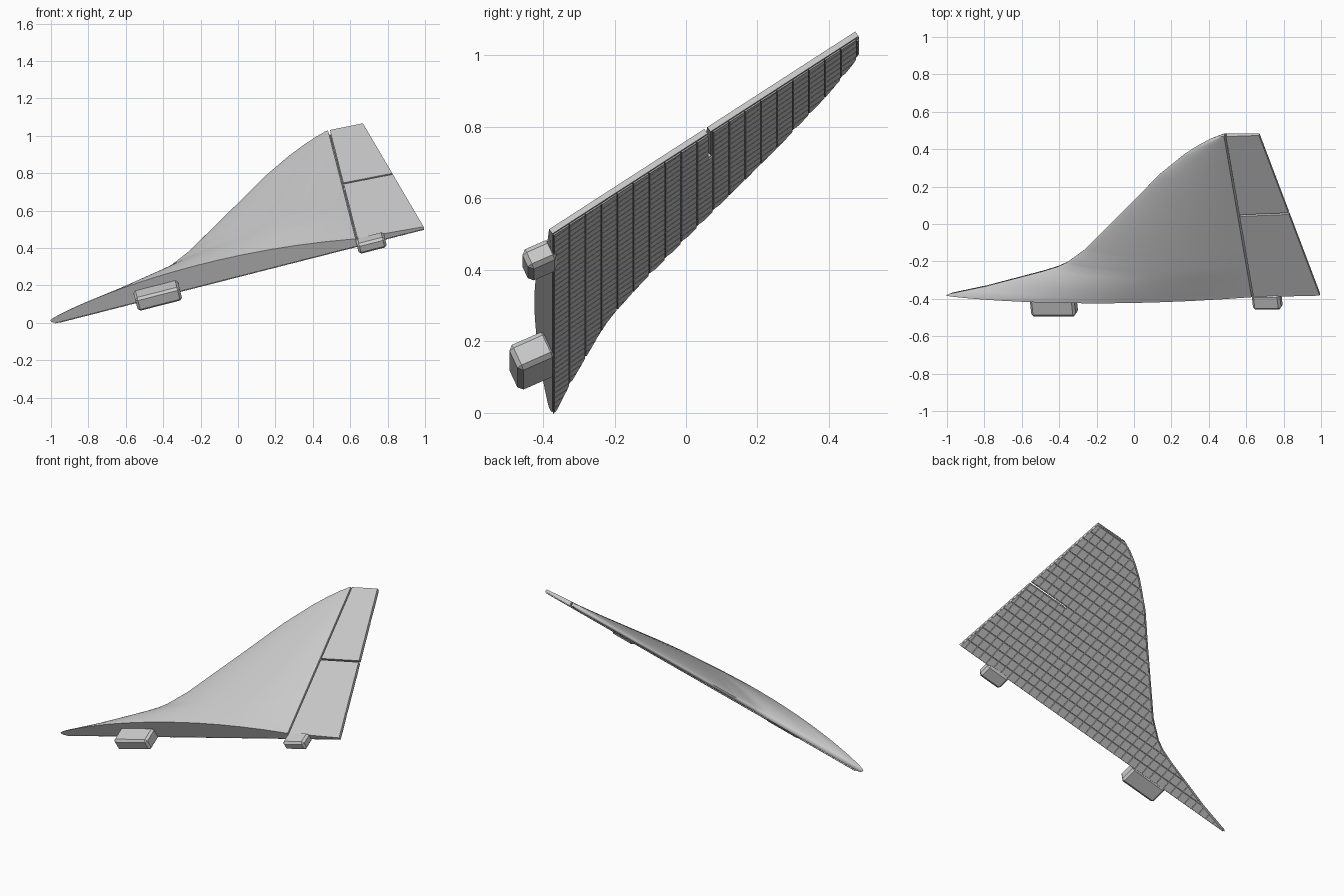
import bpy, bmesh, math
from mathutils import Matrix, Vector

if "Cube" in bpy.data.objects:
    bpy.data.objects.remove(bpy.data.objects["Cube"])

grey = bpy.data.materials.new("light_grey")
grey.use_nodes = True
grey.diffuse_color = (0.6, 0.6, 0.6, 1)
grey.node_tree.nodes["Principled BSDF"].inputs["Base Color"].default_value = (0.6, 0.6, 0.6, 1)

# Wing frame: x runs along the root chord, y along the span, z out of the top skin
U = Vector((0.969, 0, 0.247)).normalized()
V = Vector((-0.144, 0.812, 0.566))
V = (V - U * V.dot(U)).normalized()
FRAME = Matrix((U, V, U.cross(V))).transposed().to_4x4()
FRAME.translation = (0, -0.372, 0.245)

HINGE, SPAN, SPLIT, TILE = 0.665, 1.055, 0.54, 0.055
LEADING = [(-1.03, 0), (-1.02, 0.006), (-0.818, 0.055), (-0.494, 0.152), (-0.4, 0.185),
           (-0.34, 0.215), (-0.224, 0.303), (0.092, 0.622), (0.262, 0.797),
           (0.42, 0.93), (0.508, 0.99), (0.58, 1.03), (0.64, SPAN)]


def lead(v):
    """Leading edge position at span v."""
    for (u0, v0), (u1, v1) in zip(LEADING, LEADING[1:]):
        if v <= v1:
            return u0 + (u1 - u0) * (v - v0) / (v1 - v0)
    return LEADING[-1][0]


def trail(v):
    return 1.028 + (0.85 - 1.028) * v / SPAN


def hinge_height(v):
    return 0.046 - 0.016 * v / SPAN


def nose_height(v):
    return 0.025 - 0.01 * v / SPAN


def finish(name, bm, smooth=False):
    bmesh.ops.recalc_face_normals(bm, faces=bm.faces)
    bm.transform(FRAME)
    mesh = bpy.data.meshes.new(name)
    bm.to_mesh(mesh)
    bm.free()
    mesh.materials.append(grey)
    obj = bpy.data.objects.new(name, mesh)
    bpy.context.collection.objects.link(obj)
    if smooth:
        bpy.ops.object.select_all(action="DESELECT")
        obj.select_set(True)
        bpy.context.view_layer.objects.active = obj
        bpy.ops.object.shade_smooth_by_angle(angle=math.radians(40))
    return obj


# Main wing: lofted sections from root to tip
def section(v, steps=20):
    start, end, nose = lead(v), HINGE - 0.005, nose_height(v)
    bulge = 0.078 * (1 - v / SPAN)
    upper, lower = [], []
    for i in range(steps + 1):
        s = (i / steps) ** 2
        u = start + (end - start) * s
        top = nose + (hinge_height(v) - nose) * math.sqrt(1 - (1 - s) ** 6) + bulge * 4 * s * (1 - s)
        d = min(1, (u - start) / 0.04)
        low = 0.003 + (nose - 0.003) * (1 - math.sqrt(1 - (1 - d) ** 2))
        upper.append((u, top))
        lower.append((u, low))
    slant = 0.2 * max(0, 1 - v / 0.2)
    return [(u, v + slant * n, n) for u, n in upper[::-1] + lower[1:]]


bm = bmesh.new()
stations = sorted({v for _, v in LEADING} | {SPAN * i / 24 for i in range(25)})
rings = [[bm.verts.new(p) for p in section(v)] for v in stations]
for a, b in zip(rings, rings[1:]):
    for i in range(len(a)):
        j = (i + 1) % len(a)
        bm.faces.new((a[i], a[j], b[j], b[i]))
bm.faces.new(rings[0])
bm.faces.new(rings[-1])
finish("wing_body", bm, smooth=True)


# Elevons: two tapered flaps behind the hinge gap
def elevon(name, v0, v1):
    bm = bmesh.new()
    ends = []
    for v in (v0, v1):
        front, back = HINGE + 0.005, trail(v)
        lean = 0.2 * hinge_height(v) if v == 0 else 0
        ends.append([bm.verts.new(p) for p in (
            (front, v, 0.003), (back, v, 0.003),
            (back, v, 0.019), (front, v + lean, hinge_height(v)))])
    a, b = ends
    for i in range(4):
        j = (i + 1) % 4
        bm.faces.new((a[i], a[j], b[j], b[i]))
    bm.faces.new(a)
    bm.faces.new(b)
    finish(name, bm)


elevon("inner_elevon", 0, SPLIT - 0.005)
elevon("outer_elevon", SPLIT + 0.005, SPAN)


# Underside tiles: outline cut into a grid, each cell raised
def tiles(name, outline):
    bm = bmesh.new()
    bm.faces.new([bm.verts.new((u, v, 0.001)) for u, v in outline])
    for axis, origin in ((1, 0), (0, HINGE)):
        for i in range(-40, 41):
            point, normal = Vector(), Vector()
            point[axis], normal[axis] = origin + i * TILE, 1
            bmesh.ops.bisect_plane(bm, geom=bm.verts[:] + bm.edges[:] + bm.faces[:],
                                   plane_co=point, plane_no=normal, dist=1e-5)
    bmesh.ops.recalc_face_normals(bm, faces=bm.faces)
    for f in bm.faces:
        f.normal_update()
        if f.normal.z > 0:
            f.normal_flip()
    cells = [f for f in bm.faces if f.calc_area() > 0.0003]
    bmesh.ops.inset_individual(bm, faces=cells, thickness=0.003, depth=0.004)
    finish(name, bm)


tiles("wing_tiles", [(u + 0.015, v) for u, v in LEADING] + [(HINGE, SPAN), (HINGE, 0)])
for name, v0, v1 in (("inner_elevon_tiles", 0, SPLIT - 0.005),
                     ("outer_elevon_tiles", SPLIT + 0.005, SPAN)):
    tiles(name, [(HINGE, v0), (HINGE, v1), (trail(v1), v1), (trail(v0), v0)])


# Root fittings: chamfered blocks standing out of the root face
def fitting(name, centre, size):
    bm = bmesh.new()
    bmesh.ops.create_cube(bm, size=1)
    bm.transform(Matrix.Diagonal((*size, 1)))
    bmesh.ops.bevel(bm, geom=bm.edges[:], offset=0.013, segments=1, affect="EDGES")
    bm.transform(Matrix.Translation(centre) @ Matrix.Rotation(-0.197, 4, "X"))
    finish(name, bm)


fitting("front_root_fitting", (-0.44, -0.042, 0.042), (0.245, 0.115, 0.08))
fitting("rear_root_fitting", (0.735, -0.03, 0.022), (0.155, 0.09, 0.062))
